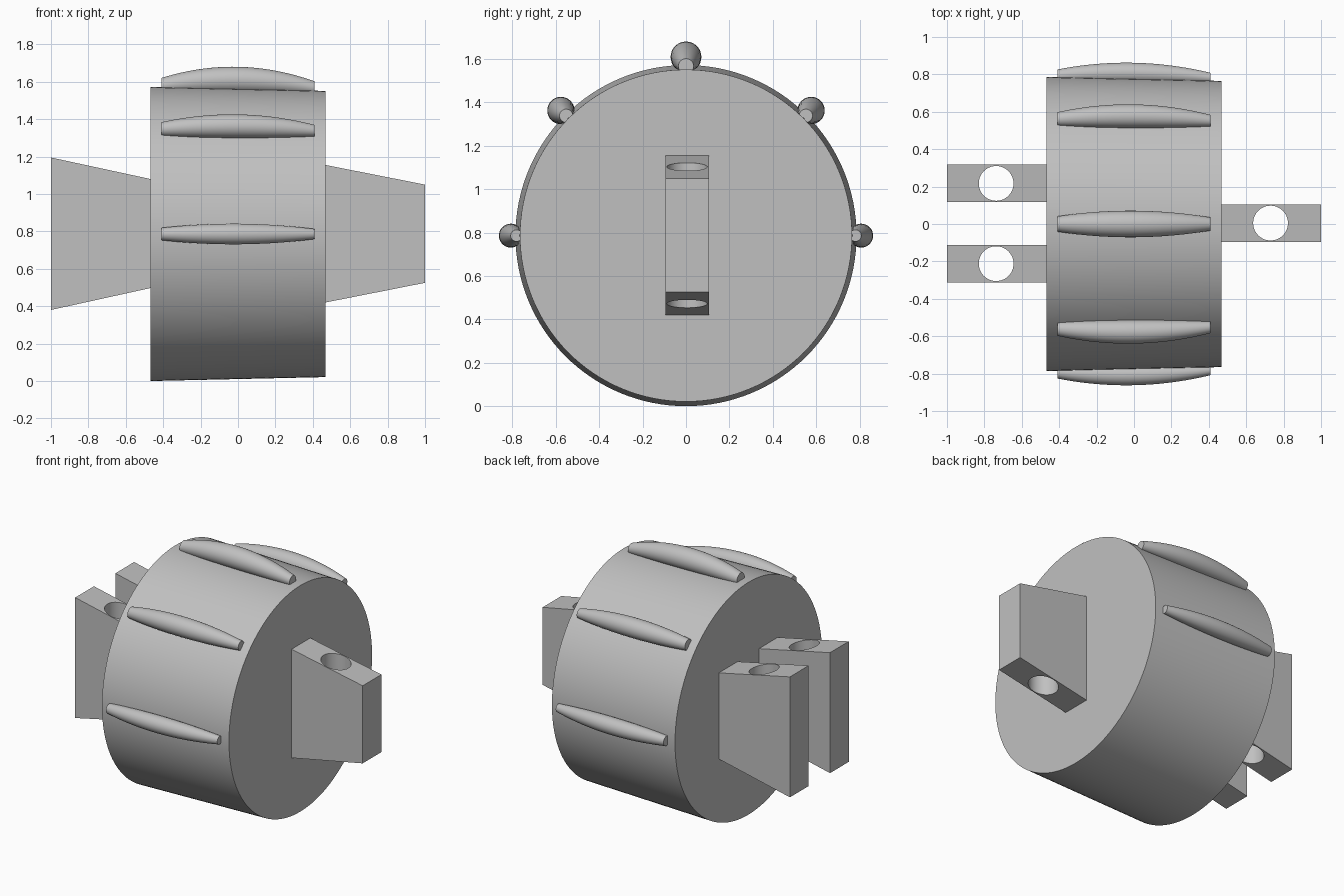
import bpy, bmesh, math
from mathutils import Matrix, Vector

if "Cube" in bpy.data.objects:
    bpy.data.objects.remove(bpy.data.objects["Cube"])

AXIS_Z = 0.786   # height of the drum's axis
HALF = 0.468     # half length of the drum

grey = bpy.data.materials.new("plain grey")
grey.use_nodes = True
COLOUR = (0.53, 0.53, 0.53, 1)
grey.diffuse_color = COLOUR
grey.node_tree.nodes["Principled BSDF"].inputs["Base Color"].default_value = COLOUR


def make_object(name, bm, smooth=False):
    bmesh.ops.recalc_face_normals(bm, faces=bm.faces)
    mesh = bpy.data.meshes.new(name)
    bm.to_mesh(mesh)
    bm.free()
    mesh.materials.append(grey)
    obj = bpy.data.objects.new(name, mesh)
    bpy.context.collection.objects.link(obj)
    if smooth:
        bpy.ops.object.select_all(action="DESELECT")
        obj.select_set(True)
        bpy.context.view_layer.objects.active = obj
        bpy.ops.object.shade_smooth_by_angle(angle=math.radians(35))
    return obj


def loft(rings):
    """Skin a list of equal-length rings and cap both ends."""
    bm = bmesh.new()
    loops = [[bm.verts.new(p) for p in ring] for ring in rings]
    for a, b in zip(loops, loops[1:]):
        for i in range(len(a)):
            j = (i + 1) % len(a)
            bm.faces.new((a[i], a[j], b[j], b[i]))
    bm.faces.new(loops[0])
    bm.faces.new(loops[-1])
    return bm


def circle(x, radius, height, sides):
    """Ring across the x axis, its centre raised by height."""
    turns = [2 * math.pi * i / sides for i in range(sides)]
    return [Vector((x, radius * math.cos(a), height + radius * math.sin(a))) for a in turns]


# Drum, slightly tapered towards its left end
make_object("drum", loft([circle(-HALF, 0.786, AXIS_Z, 128),
                          circle(HALF, 0.765, AXIS_Z, 128)]), smooth=True)


# Bowed grip ribs around the upper half
def grip_rib(name, angle, mid_radius, end_radius, mid_height):
    rings = []
    for i in range(25):
        t = i / 12 - 1
        bulge = 1 - t * t
        radius = end_radius + (mid_radius - end_radius) * bulge - 0.003 * t
        height = 0.787 + (mid_height - 0.787) * bulge - 0.006 * t
        rings.append(circle(0.41 * t, radius, height, 32))
    bm = loft(rings)
    place = Matrix.Translation((0, 0, AXIS_Z)) @ Matrix.Rotation(math.radians(angle), 4, "X")
    bmesh.ops.transform(bm, matrix=place, verts=bm.verts)
    make_object(name, bm, smooth=True)


grip_rib("top_rib", 0, 0.071, 0.038, 0.823)
for side, label in ((1, "front"), (-1, "back")):
    grip_rib(label + "_upper_rib", side * 45, 0.063, 0.034, 0.815)
    grip_rib(label + "_side_rib", side * 90, 0.055, 0.030, 0.807)


# Wedge lugs on the drum's ends, each drilled from top to bottom
def lug(name, side, y, inner, outer, hole_x):
    rings = []
    for x, (low, high) in ((side * HALF, inner), (side, outer)):
        rings.append([(x, y - 0.1, low), (x, y + 0.1, low),
                      (x, y + 0.1, high), (x, y - 0.1, high)])
    obj = make_object(name, loft(rings))

    bm = bmesh.new()
    bmesh.ops.create_cone(bm, cap_ends=True, segments=48, radius1=0.093,
                          radius2=0.093, depth=2,
                          matrix=Matrix.Translation((hole_x, y, AXIS_Z)))
    drill = make_object(name + "_drill", bm)
    drill.hide_render = True
    cut = obj.modifiers.new("hole", "BOOLEAN")
    cut.operation = "DIFFERENCE"
    cut.solver = "EXACT"
    cut.object = drill

    # Apply the cut, then drop the drill
    bpy.ops.object.select_all(action="DESELECT")
    obj.select_set(True)
    bpy.context.view_layer.objects.active = obj
    bpy.ops.object.modifier_apply(modifier=cut.name)
    bpy.ops.object.shade_smooth_by_angle(angle=math.radians(20))
    bpy.data.objects.remove(drill)


lug("single_lug", 1, 0.005, (0.42, 1.155), (0.525, 1.05), 0.73)
lug("fork_lug_front", -1, -0.212, (0.497, 1.08), (0.38, 1.195), -0.737)
lug("fork_lug_back", -1, 0.217, (0.497, 1.08), (0.38, 1.195), -0.737)
